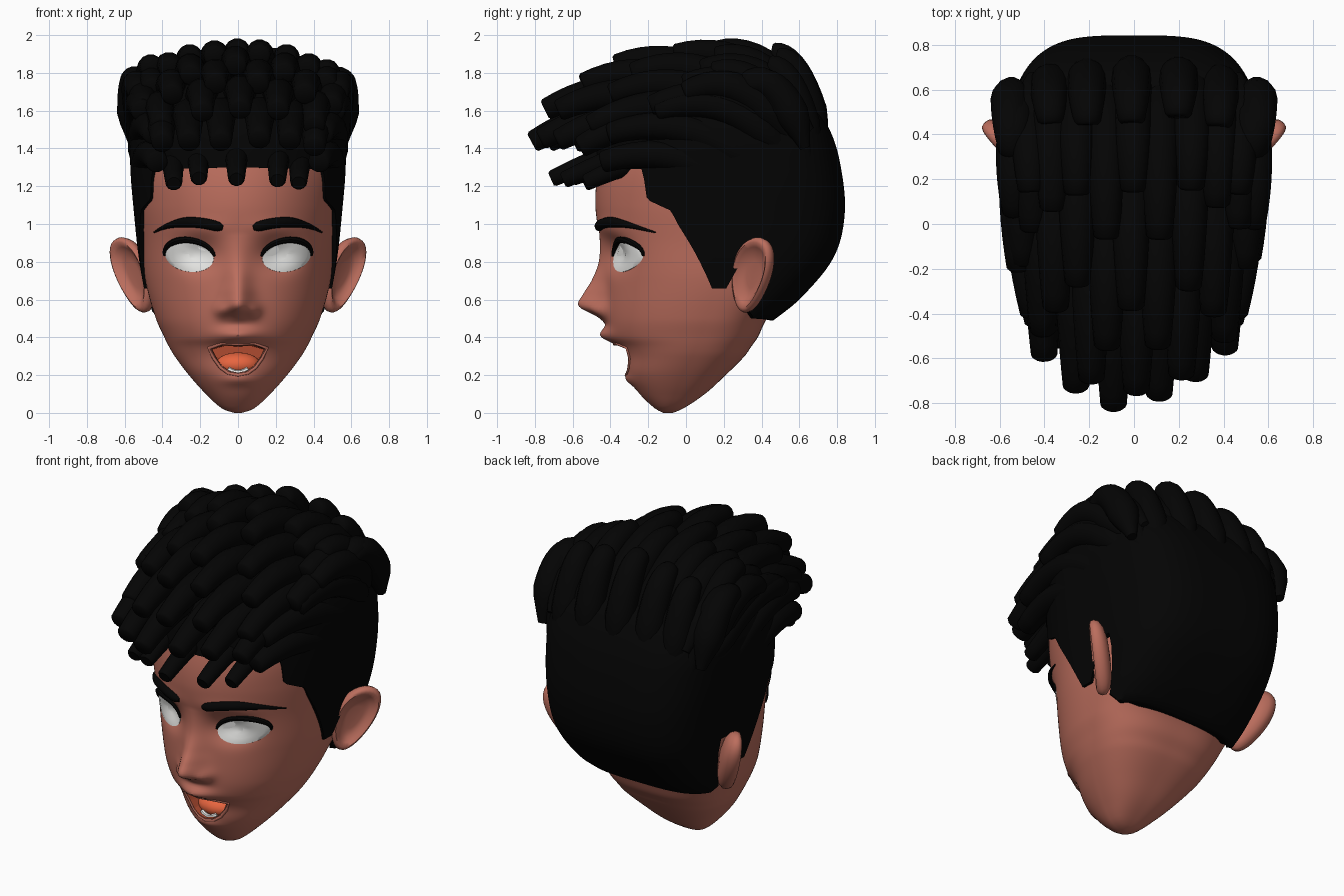
import bpy, bmesh, math, random
from mathutils import Vector

if "Cube" in bpy.data.objects:
    bpy.data.objects.remove(bpy.data.objects["Cube"])
random.seed(4)


def mat(name, r, g, b):
    m = bpy.data.materials.new(name)
    m.diffuse_color = (r, g, b, 1)
    m.use_nodes = True
    m.node_tree.nodes["Principled BSDF"].inputs["Base Color"].default_value = m.diffuse_color
    return m


SKIN = mat("skin", .50, .155, .11)
HAIR = mat("black hair", .0012, .0012, .0012)
WHITE = mat("white", .80, .80, .78)
MOUTH = mat("mouth red", .42, .07, .03)
TONGUE = mat("tongue orange", .80, .13, .05)


def finish(name, bm, mats, angle=40):
    bmesh.ops.recalc_face_normals(bm, faces=bm.faces)
    me = bpy.data.meshes.new(name)
    bm.to_mesh(me)
    bm.free()
    ob = bpy.data.objects.new(name, me)
    bpy.context.collection.objects.link(ob)
    for m in mats:
        me.materials.append(m)
    smooth(ob, angle)
    return ob


def smooth(ob, angle=40):
    bpy.ops.object.select_all(action='DESELECT')
    ob.select_set(True)
    bpy.context.view_layer.objects.active = ob
    bpy.ops.object.shade_smooth_by_angle(angle=math.radians(angle))


def interp(tab, z):
    """Smooth cubic interpolation of table rows keyed by their first value."""
    z = min(max(z, tab[0][0]), tab[-1][0])
    i = max(k for k in range(len(tab) - 1) if tab[k][0] <= z)
    a, b = tab[i], tab[i + 1]
    p, q = tab[max(i - 1, 0)], tab[min(i + 2, len(tab) - 1)]
    h = b[0] - a[0]
    t = (z - a[0]) / h
    out = []
    for j in range(1, len(a)):
        ma = (b[j] - p[j]) / (b[0] - p[0]) * h
        mb = (q[j] - a[j]) / (q[0] - a[0]) * h
        out.append((2*t**3 - 3*t*t + 1)*a[j] + (t**3 - 2*t*t + t)*ma
                   + (3*t*t - 2*t**3)*b[j] + (t**3 - t*t)*mb)
    return out


def loft(bm, rings):
    vs = [[bm.verts.new(p) for p in r] for r in rings]
    n = len(vs[0])
    for a, b in zip(vs, vs[1:]):
        for i in range(n):
            bm.faces.new((a[i], a[(i + 1) % n], b[(i + 1) % n], b[i]))
    bm.faces.new(vs[0])
    bm.faces.new(vs[-1])


def tube(bm, pts, radii, ref, n=14):
    """Tapered tube with blunt ends along a path."""
    rings = []
    pts = [Vector(p) for p in pts]
    for i, p in enumerate(pts):
        t = (pts[min(i + 1, len(pts) - 1)] - pts[max(i - 1, 0)]).normalized()
        u = (Vector(ref) - t * t.dot(Vector(ref))).normalized()
        v = t.cross(u)
        rings.append([p + (u * math.cos(a) + v * math.sin(a)) * radii[i]
                      for a in [2 * math.pi * k / n for k in range(n)]])
    loft(bm, rings)


# Head: height, half width, front y, back y, y of widest point
HEAD = [(0, .02, -.12, -.07, -.095), (.02, .08, -.16, -.02, -.09), (.1, .17, -.245, .1, -.06),
        (.2, .26, -.31, .21, -.02), (.3, .335, -.33, .31, .03), (.35, .365, -.355, .345, .05),
        (.4, .39, -.40, .38, .07), (.5, .435, -.425, .43, .1), (.7, .49, -.43, .6, .15),
        (.9, .51, -.45, .72, .15), (1.1, .535, -.48, .75, .15), (1.3, .545, -.46, .72, .15),
        (1.45, .5, -.4, .65, .15)]
NOSE = [(.47, 0, .075), (.51, .045, .075), (.565, .14, .075), (.63, .115, .07),
        (.7, .07, .065), (.8, .025, .065), (.95, 0, .065)]


def bump(x, z):
    g = lambda cx, cz, sx, sz: math.exp(-((abs(x) - cx) / sx)**2 - ((z - cz) / sz)**2)
    d, s = interp(NOSE, z)
    d *= math.exp(-(x / s)**2)
    return (d + .035 * g(.085, .54, .035, .035) + .05 * g(0, .41, .11, .04)
            + .02 * g(0, .175, .09, .03) - .075 * g(.21, .84, .11, .085)
            + .012 * g(.2, .98, .15, .05))


def front(x, z):
    w, f, b, c = interp(HEAD, z)
    return c - (c - f) * math.sqrt(max(0, 1 - (x / w)**2)) - bump(x, z)


def ring_point(tab, a, z, e=.56):
    """Elliptic in front, boxier (power e) at the back."""
    w, f, b, c = interp(tab, z)
    s, k = math.sin(a), math.cos(a)
    if k >= 0:
        return Vector((w * s, c - (c - f) * k, z))
    return Vector((w * math.copysign(abs(s)**e, s), c + (b - c) * abs(k)**e, z))


N = 200
ANG = [2 * math.pi * i / N for i in range(N)]
rings = []
for j in range(117):
    z = 1.45 * j / 116
    r = [ring_point(HEAD, a, z, .72) for a in ANG]
    for p, a in zip(r, ANG):
        if math.cos(a) > 0:
            p.y -= bump(p.x, z) * math.cos(a)**.3
    rings.append(r)
bm = bmesh.new()
loft(bm, rings)
head = finish("head", bm, [SKIN, MOUTH])

# Open mouth cut into the head
half = [(0, .365), (.08, .368), (.15, .345), (.125, .29), (.09, .24), (.05, .21), (0, .2)]
outline = half + [(-x, z) for x, z in half[-2:0:-1]]
bm = bmesh.new()
loft(bm, [[(x, -.7, z) for x, z in outline], [(x * .9, -.1, z * .8 + .06) for x, z in outline]])
cutter = finish("mouth_cutter", bm, [SKIN, MOUTH])
for p in cutter.data.polygons:
    p.material_index = 1
cutter.hide_render = True
mod = head.modifiers.new("mouth", 'BOOLEAN')
mod.operation, mod.solver, mod.object = 'DIFFERENCE', 'EXACT', cutter
bpy.context.view_layer.objects.active = head
bpy.ops.object.modifier_apply(modifier="mouth")
bpy.data.objects.remove(cutter)
smooth(head, 65)

# Lips, tongue and lower teeth
bm = bmesh.new()
loop = outline + outline[:1]
tube(bm, [(x * 1.03, front(x, z) + .004, z) for x, z in loop], [.009] * len(loop), (0, 1, 0), 8)
finish("lips", bm, [SKIN], 60)
bm = bmesh.new()
bmesh.ops.create_uvsphere(bm, u_segments=24, v_segments=12, radius=1)
for v in bm.verts:
    v.co = (v.co.x * .12, -.2 + v.co.y * .09, .255 + v.co.z * .065)
finish("tongue", bm, [TONGUE])
bm = bmesh.new()
xs = [-.05 + .01 * i for i in range(11)]
tube(bm, [(x, -.29 + 5 * x * x, .213 + 7 * x * x) for x in xs], [.014] * 11, (0, 0, 1), 8)
finish("lower_teeth", bm, [WHITE])

for s, side in ((1, "right"), (-1, "left")):
    # Eye white following the face
    arc = lambda t, k=1: (s * (.257 + .128 * k * math.cos(t)),
                          .83 + k * .083 * math.sin(t) + .012 * math.cos(t))
    bm = bmesh.new()
    eye = []
    for k in (1.03, 1, .85, .6, .3, .02):
        r = []
        for i in range(32):
            x, z = arc(2 * math.pi * i / 32, k)
            r.append((x, front(x, z) + (.01 if k > 1 else -.004 - .018 * (1 - k * k)), z))
        eye.append(r)
    loft(bm, eye)
    finish(side + "_eye", bm, [WHITE])

    # Upper lash line
    bm = bmesh.new()
    pts, rad = [], []
    for i in range(17):
        t = math.pi * (-.04 + 1.0 * i / 16)
        x, z = arc(t, 1.04)
        pts.append((x, front(x, z) - .006, z))
        rad.append(.006 + .012 * math.sin(math.pi * i / 16)**.7)
    tube(bm, pts, rad, (0, 1, 0), 8)
    finish(side + "_lash", bm, [HAIR])

    # Eyebrow
    bm = bmesh.new()
    pts, rad = [], []
    for i in range(17):
        u = i / 16
        x = s * (.08 + .365 * u)
        z = .98 + .1 * u - .125 * u**2.6
        pts.append((x, front(x, z), z))
        rad.append(.004 + .024 * min(1, 8 * u + .4, 2.2 * (1 - u)))
    tube(bm, pts, rad, (0, 0, 1), 10)
    finish(side + "_eyebrow", bm, [HAIR])

    # Dished ear: outline scaled through a rim profile, leaning in at the lobe
    bm = bmesh.new()
    prof = [(.02, -.005), (.35, -.005), (.6, .0), (.74, .02), (.87, .034), (.96, .026),
            (1, .006), (.97, -.02), (.8, -.045), (.5, -.06), (.02, -.065)]
    U, W = Vector((s * .66, .75, 0)), Vector((s * .75, -.66, 0))
    ear = []
    for k, d in prof:
        r = []
        for i in range(36):
            t = 2 * math.pi * i / 36
            h = math.sin(t)
            u = k * math.cos(t) * (.125 + .03 * h) + .03 * k * h
            r.append(Vector((s * (.553 + .04 * k * h), .35 + .01 * k * h, .73 + .2 * k * h))
                     + U * u + W * d)
        ear.append(r)
    loft(bm, ear)
    finish(side + "_ear", bm, [SKIN], 60)

# Close-cut hair cap with a shaped hairline (degrees from the front, height)
CAP = [(.48, .45, -.42, .45, .1), (.6, .485, -.43, .6, .13), (.82, .525, -.44, .78, .15),
       (1.05, .55, -.485, .84, .15), (1.3, .57, -.478, .82, .15), (1.5, .565, -.45, .76, .15),
       (1.65, .49, -.35, .65, .15), (1.76, .29, -.1, .42, .15), (1.8, .02, .13, .17, .15)]
LINE = [(0, 1.3), (53, 1.29), (56, 1.13), (69, 1.07), (72, 1.0), (91, .64), (92.8, .68),
        (94.6, .88), (101, .88), (108, .54), (120, .5), (180, .49)]


def hairline(a):
    d = math.degrees(min(a, 2 * math.pi - a))
    for (a0, z0), (a1, z1) in zip(LINE, LINE[1:]):
        if d <= a1 + 1e-6:
            return z0 + (z1 - z0) * (d - a0) / (a1 - a0)
    return LINE[-1][1]


rings = [[ring_point(CAP, a, hairline(a)) for a in ANG]]
inner = [Vector((p.x * .93, .15 + (p.y - .15) * .93, p.z)) for p in rings[0]]
for j in range(1, 41):
    t = j / 40
    rings.append([ring_point(CAP, a, hairline(a) + (1.8 - hairline(a)) * t) for a in ANG])
bm = bmesh.new()
loft(bm, [inner] + rings)
finish("hair_cap", bm, [HAIR], 50)


def lock(bm, root, mid, tip, r=.092):
    pts, rad = [], []
    root, mid, tip = Vector(root), Vector(mid), Vector(tip)
    for i in range(13):
        t = i / 12
        pts.append(root * (1 - t)**2 + mid * 2 * t * (1 - t) + tip * t * t)
        rad.append(r * min(1, .3 + 3.2 * t) * (1 - .36 * t**2))
    d = (tip - pts[-2]).normalized()
    pts.append(tip + d * .012)
    rad.append(rad[-1] * .8)
    tube(bm, pts, rad, (1, 0, 0))


# Swept locks in overlapping rows: tip y, tip z, root z, mid z, columns
EVEN, ODD = (0, .24, .46), (.12, .36, .53)
ROWS = [(-.68, 1.25, 1.45, 1.42, (0, .22, .33)), (-.80, 1.45, 1.55, 1.66, (.1, .27, .4)),
        (-.74, 1.62, 1.6, 1.81, (0, .2, .4)), (-.56, 1.76, 1.6, 1.91, (.12, .34, .5)),
        (-.35, 1.84, 1.6, 1.96, EVEN), (-.1, 1.90, 1.55, 1.98, ODD),
        (.17, 1.93, 1.42, 1.97, EVEN), (.46, 1.90, 1.36, 1.9, (0, .2, .38))]
bm = bmesh.new()
for y0, z0, zr, zm, cols in ROWS:
    for c in cols:
        for s in ((1, -1) if c else (1,)):
            x = s * c + random.uniform(-.015, .015)
            drop = (.5 if z0 > 1.5 else .15) * x * x
            y = y0 + (1.5 * x * x if y0 < .1 else 0) + random.uniform(-.03, .03)
            z = z0 - drop + random.uniform(-.02, .01)
            yr = min(y + .7, .72 - .3 * x * x)
            lock(bm, (x * 1.0, yr, zr - drop), (x * 1.03, y + .55 * (yr - y), zm - drop),
                 (x, y, z), .07 if z0 < 1.3 else .092)

# Locks along both sides, converging towards the front
for x, y, z in ((.43, -.42, 1.33), (.45, -.38, 1.48), (.51, -.17, 1.6), (.53, .03, 1.7),
                (.525, .3, 1.72)):
    for s in (1, -1):
        y1 = y + random.uniform(-.03, .03)
        yr = min(y1 + .85, .56)
        xr = .49 + .1 * (z - 1.7)
        lock(bm, (s * xr, yr, z - .27), (s * (xr + .065), y1 + .55 * (yr - y1), z + .15),
             (s * x, y1, z))
finish("hair_locks", bm, [HAIR], 50)
